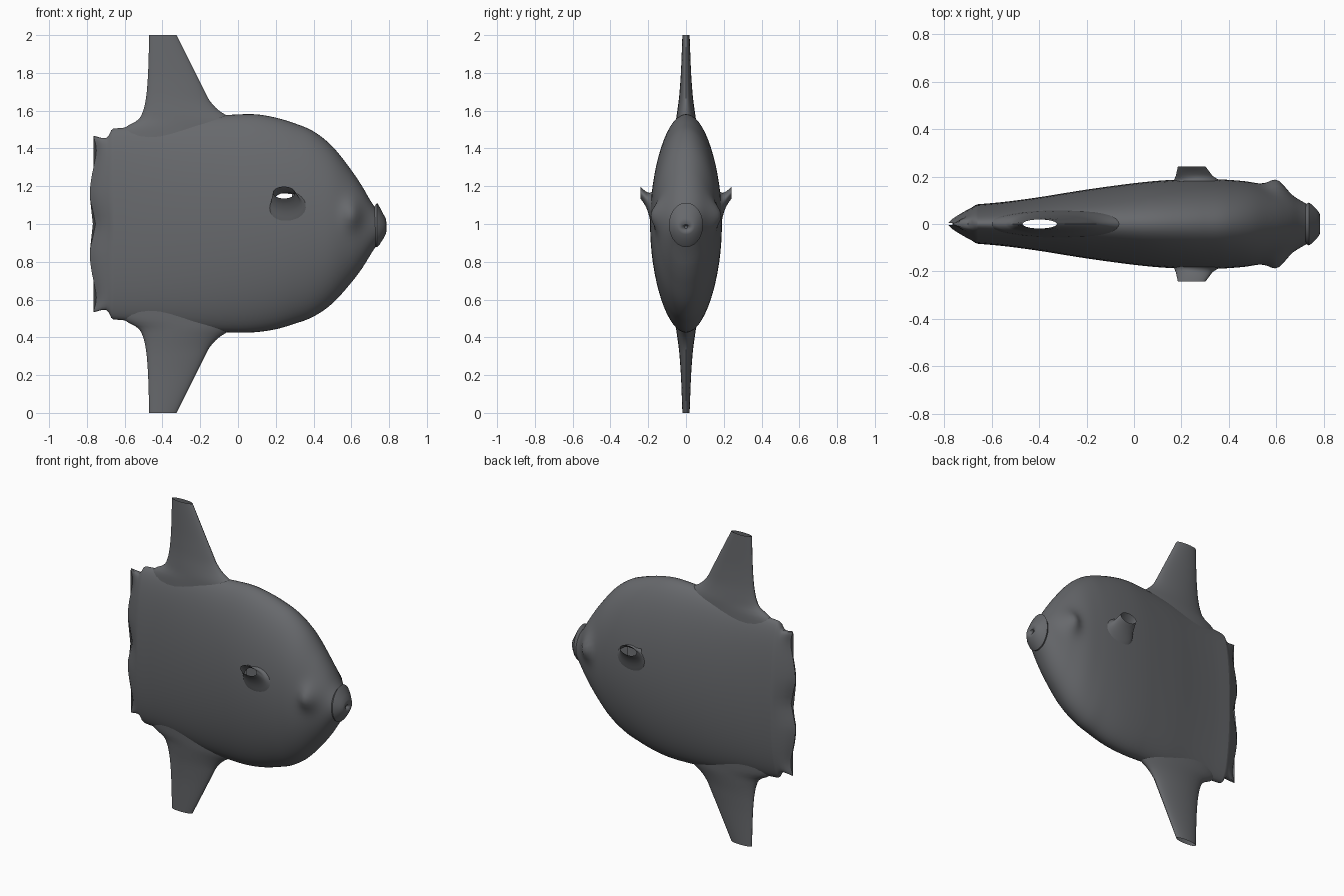
import bpy, bmesh, math

cube = bpy.data.objects.get("Cube")
if cube:
    bpy.data.objects.remove(cube, do_unlink=True)

# Single slate skin colour
skin = bpy.data.materials.new("slate_grey_skin")
skin.use_nodes = True
COLOUR = (0.135, 0.14, 0.15, 1)
skin.diffuse_color = COLOUR
skin.node_tree.nodes["Principled BSDF"].inputs["Base Color"].default_value = COLOUR


def spline(table, x):
    """Smooth interpolation of every column of a table keyed by its first column."""
    n = len(table)
    i = 0
    while i < n - 2 and x > table[i + 1][0]:
        i += 1
    a, b = table[i], table[i + 1]
    p, q = table[max(i - 1, 0)], table[min(i + 2, n - 1)]
    d = b[0] - a[0]
    t = (x - a[0]) / d
    out = []
    for c in range(1, len(a)):
        ma = (b[c] - p[c]) / (b[0] - p[0]) * d
        mb = (q[c] - a[c]) / (q[0] - a[0]) * d
        out.append((2*t**3 - 3*t**2 + 1) * a[c] + (t**3 - 2*t**2 + t) * ma
                   + (3*t**2 - 2*t**3) * b[c] + (t**3 - t**2) * mb)
    return out


def steps(a, b, n):
    return [a + (b - a) * i / n for i in range(n + 1)]


def loft(name, rings, cap=False, hole=None):
    """Skin closed rings of points; cut away faces for which hole(centre) is true."""
    bm = bmesh.new()
    rows = [[bm.verts.new(p) for p in ring] for ring in rings]
    for r, s in zip(rows, rows[1:]):
        for i in range(len(r)):
            j = (i + 1) % len(r)
            bm.faces.new((r[i], r[j], s[j], s[i]))
    if cap:
        bm.faces.new(rows[-1])
    bmesh.ops.recalc_face_normals(bm, faces=bm.faces)
    if hole:
        inside = [f for f in bm.faces if hole(f.calc_center_median())]
        bmesh.ops.delete(bm, geom=inside, context='FACES')
    mesh = bpy.data.meshes.new(name)
    bm.to_mesh(mesh)
    bm.free()
    mesh.materials.append(skin)
    obj = bpy.data.objects.new(name, mesh)
    bpy.context.collection.objects.link(obj)
    bpy.ops.object.select_all(action='DESELECT')
    obj.select_set(True)
    bpy.context.view_layer.objects.active = obj
    bpy.ops.object.shade_smooth_by_angle(angle=math.radians(40))
    return obj


SIDES = 64
ANGLES = [2 * math.pi * i / SIDES for i in range(SIDES)]


def upright_ring(x, top, bottom, width, power=1.0):
    mid, half = (top + bottom) / 2, (top - bottom) / 2
    return [(x, math.copysign(abs(math.sin(a)) ** power, math.sin(a)) * width,
             mid + half * math.cos(a)) for a in ANGLES]


# Body: x, top, bottom, half width
BODY = [(-0.66, 1.505, 0.495, 0.083), (-0.55, 1.515, 0.485, 0.093),
        (-0.4, 1.535, 0.465, 0.113), (-0.2, 1.565, 0.435, 0.145),
        (0, 1.58, 0.425, 0.172), (0.1, 1.58, 0.428, 0.182),
        (0.2, 1.563, 0.443, 0.188), (0.3, 1.533, 0.472, 0.19),
        (0.4, 1.49, 0.51, 0.186), (0.5, 1.41, 0.58, 0.175),
        (0.6, 1.285, 0.69, 0.145), (0.66, 1.195, 0.77, 0.12),
        (0.7, 1.125, 0.835, 0.1), (0.735, 1.075, 0.89, 0.08)]


def eye_bulge(p):
    x, y, z = p
    lift = 0.045 * math.exp(-((x - 0.605) / 0.05) ** 2 - ((z - 1.05) / 0.07) ** 2)
    return (x, y + math.copysign(lift, y) * (abs(y) > 0.01), z)


def fin_opening(c):
    under_side_fin = 0.2 < c.x < 0.29 and 1.07 < c.z < 1.14
    under_tall_fin = -0.47 < c.x < -0.27 and abs(c.y) < 0.02
    return under_side_fin or under_tall_fin


loft("body", [[eye_bulge(p) for p in upright_ring(x, *spline(BODY, x))]
              for x in steps(-0.66, 0.735, 90)], hole=fin_opening)

# Mouth: raised lip with a dimple
loft("mouth", [upright_ring(*r) for r in (
    (0.72, 1.09, 0.88, 0.082), (0.737, 1.112, 0.878, 0.09),
    (0.75, 1.09, 0.892, 0.082), (0.768, 1.055, 0.92, 0.064),
    (0.782, 1.03, 0.945, 0.046), (0.785, 1.012, 0.957, 0.034),
    (0.78, 0.997, 0.968, 0.02), (0.766, 0.99, 0.976, 0.009))], cap=True)

# Tail: wedge with a scalloped trailing edge (height from middle, x)
SCALLOP = [(0, -0.754), (0.07, -0.768), (0.15, -0.785), (0.25, -0.775),
           (0.39, -0.75), (0.47, -0.766)]


def scalloped(ring, reach):
    return [(x + (spline(SCALLOP, abs(z - 1))[0] - x) * reach, y, z)
            for x, y, z in ring]


loft("tail", [scalloped(upright_ring(-0.66, 1 + h, 1 - h, w, power), reach)
              for h, w, power, reach in (
                  (0.505, 0.083, 1, 0), (0.497, 0.079, 0.9, 0.1),
                  (0.47, 0.07, 0.75, 0.22), (0.455, 0.059, 0.6, 0.38),
                  (0.456, 0.043, 0.5, 0.6), (0.462, 0.025, 0.5, 0.82),
                  (0.467, 0.004, 0.5, 1))], cap=True)

# Tall fins: height from middle, rear x, front x, half thickness
TALL_FIN = [(0.45, -0.63, 0.06, 0.06), (0.51, -0.6, 0.03, 0.056),
            (0.55, -0.53, -0.02, 0.053), (0.6, -0.502, -0.1, 0.046),
            (0.65, -0.49, -0.148, 0.039), (0.7, -0.483, -0.175, 0.034),
            (0.8, -0.476, -0.225, 0.027), (1.0, -0.47, -0.325, 0.019)]


def tall_ring(h, side):
    rear, front, thick = spline(TALL_FIN, h)
    mid, half = (rear + front) / 2, (front - rear) / 2
    return [(mid + half * math.cos(a), thick * math.sin(a), 1 + side * h)
            for a in ANGLES[::2]]


for name, side in (("dorsal_fin", 1), ("anal_fin", -1)):
    loft(name, [tall_ring(h, side) for h in steps(0.45, 1.0, 30)])

# Side fins: y, rear x, front x, bottom z, top z (open tips)
SIDE_FIN = [(0.16, 0.155, 0.4, 0.94, 1.19), (0.185, 0.168, 0.36, 1.0, 1.168),
            (0.2, 0.175, 0.335, 1.06, 1.166), (0.22, 0.18, 0.318, 1.105, 1.178),
            (0.242, 0.185, 0.302, 1.135, 1.198)]


def side_ring(y, side):
    rear, front, low, high = spline(SIDE_FIN, y)
    return [((rear + front) / 2 + (front - rear) / 2 * math.cos(a), side * y,
             (low + high) / 2 + (high - low) / 2 * math.sin(a))
            for a in ANGLES[::2]]


for name, side in (("left_side_fin", 1), ("right_side_fin", -1)):
    loft(name, [side_ring(y, side) for y in steps(0.16, 0.242, 12)])
